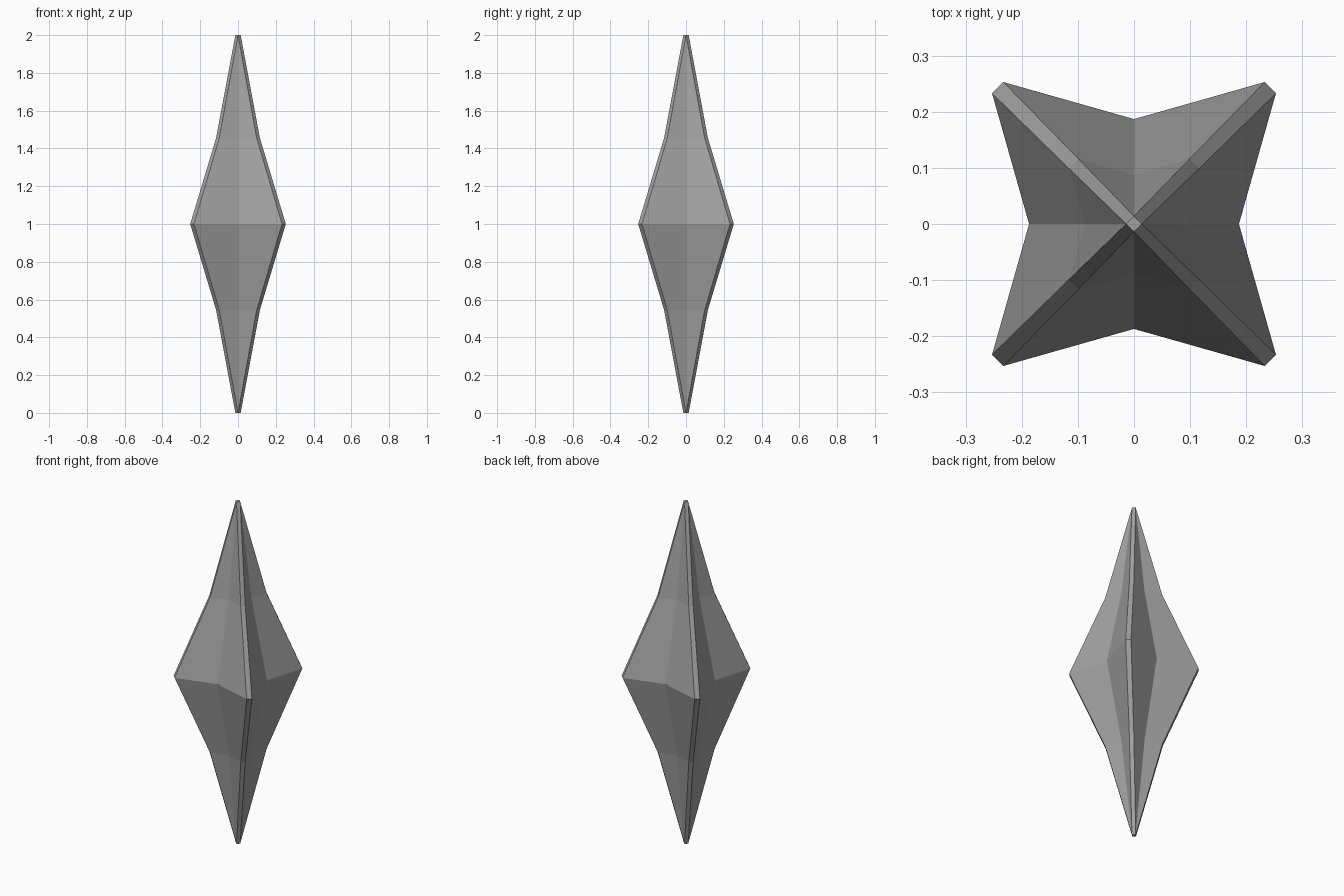
import bpy, bmesh
from mathutils import Matrix
from math import pi

cube = bpy.data.objects.get("Cube")
if cube:
    bpy.data.objects.remove(cube, do_unlink=True)

# Grey stone colour
grey = bpy.data.materials.new("grey stone")
grey.use_nodes = True
colour = (0.36, 0.36, 0.36, 1)
grey.diffuse_color = colour
grey.node_tree.nodes["Principled BSDF"].inputs["Base Color"].default_value = colour

# Star rings: height, far and near corner coordinates, valley depth
rings = [
    (0.0, 0.014, 0.0, 0.014),
    (0.545, 0.116, 0.099, 0.087),
    (1.0, 0.253, 0.233, 0.187),
    (1.455, 0.116, 0.099, 0.087),
    (2.0, 0.014, 0.0, 0.014),
]


def star_ring(bm, z, far, near, valley):
    """Four blunt points with a valley between each pair."""
    verts = []
    for quarter in range(4):
        turn = Matrix.Rotation(quarter * pi / 2, 3, "Z")
        for x, y in ((valley, 0), (far, near), (near, far)):
            verts.append(bm.verts.new(turn @ Matrix.Translation((x, y, z)).translation))
    return verts


# Four-pointed crystal, lofted through the rings
bm = bmesh.new()
loops = [star_ring(bm, *r) for r in rings]
for low, high in zip(loops, loops[1:]):
    for i in range(len(low)):
        j = (i + 1) % len(low)
        bm.faces.new((low[i], low[j], high[j], high[i]))

# Merge the collapsed tip points, then cap the tiny diamond ends
bmesh.ops.remove_doubles(bm, verts=bm.verts, dist=0.001)
bmesh.ops.holes_fill(bm, edges=[e for e in bm.edges if e.is_boundary], sides=0)
bmesh.ops.recalc_face_normals(bm, faces=bm.faces)

mesh = bpy.data.meshes.new("crystal")
bm.to_mesh(mesh)
bm.free()
mesh.materials.append(grey)
crystal = bpy.data.objects.new("crystal", mesh)
bpy.context.collection.objects.link(crystal)
